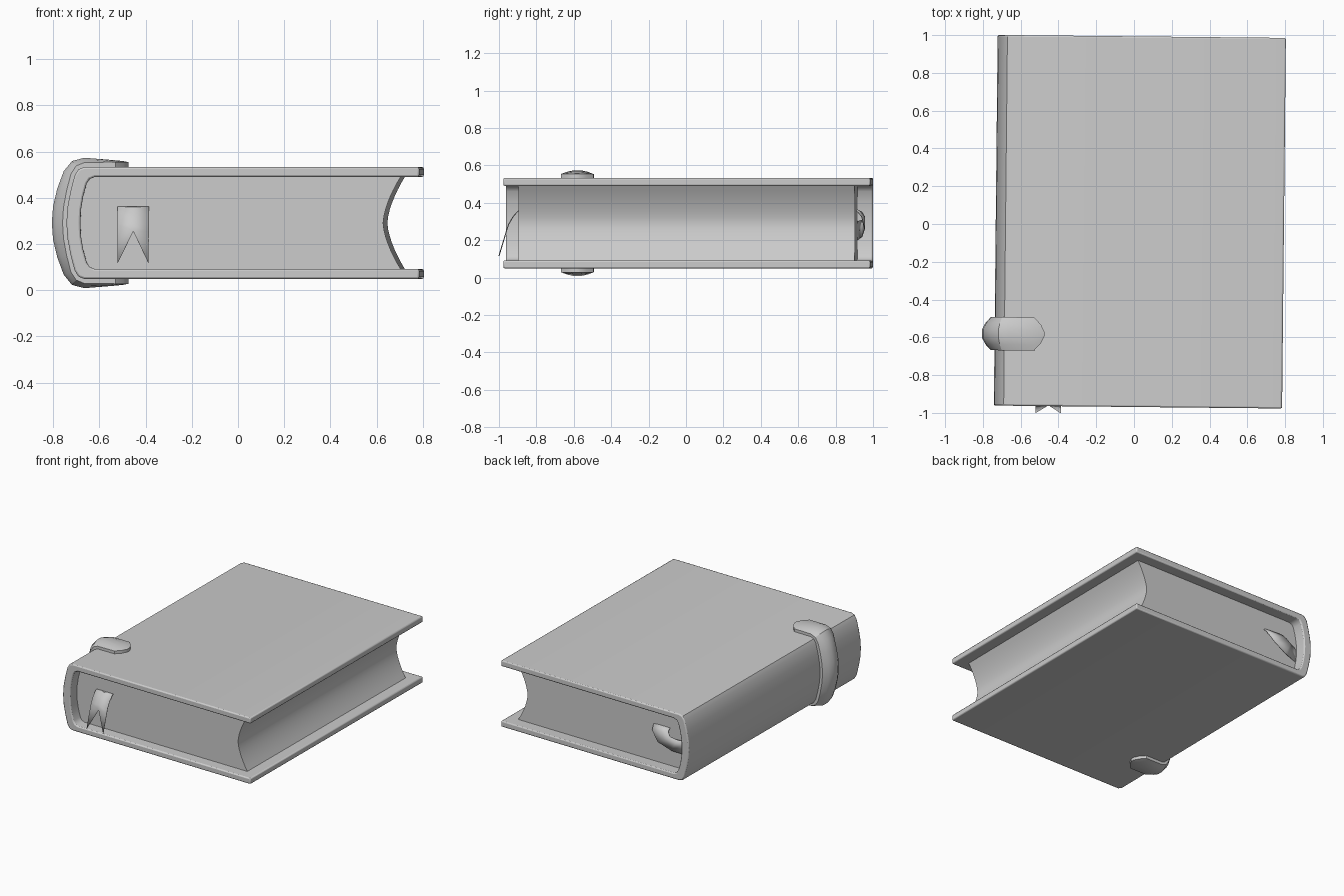
import bpy, bmesh, math
from mathutils import Matrix, Vector

if "Cube" in bpy.data.objects:
    bpy.data.objects.remove(bpy.data.objects["Cube"])

CX, CY, CZ = 0.03, 0.012, 0.291          # centre of the closed book
TURN = (Matrix.Translation((CX, CY, 0)) @ Matrix.Rotation(-0.0102, 4, 'Z')
        @ Matrix.Translation((-CX, -CY, 0)))


def add_object(name, verts, faces, bevel=0.0, thick=0.0, angle=35):
    me = bpy.data.meshes.new(name)
    me.from_pydata([TURN @ Vector(v) for v in verts], [], faces)
    bm = bmesh.new()
    bm.from_mesh(me)
    bmesh.ops.recalc_face_normals(bm, faces=bm.faces)
    bm.to_mesh(me)
    bm.free()
    ob = bpy.data.objects.new(name, me)
    bpy.context.collection.objects.link(ob)
    if thick:
        m = ob.modifiers.new("thickness", 'SOLIDIFY')
        m.thickness, m.offset = thick, 0
    if bevel:
        m = ob.modifiers.new("bevel", 'BEVEL')
        m.width, m.segments, m.angle_limit = bevel, 2, math.radians(50)
    bpy.ops.object.select_all(action='DESELECT')
    ob.select_set(True)
    bpy.context.view_layer.objects.active = ob
    bpy.ops.object.shade_smooth_by_angle(angle=math.radians(angle))
    return ob


def mirrored(half):
    """Upper half profile ending on the middle line -> whole profile."""
    return half + [(p[0], -p[1], *p[2:]) for p in reversed(half[:-1])]


def extrude(name, prof, y0, y1, bevel=0.0):
    n = len(prof)
    verts = [(x, y, CZ + z) for y in (y0, y1) for x, z in prof]
    faces = [list(range(n)), list(range(n, 2 * n))]
    faces += [(i, (i + 1) % n, (i + 1) % n + n, i + n) for i in range(n)]
    return add_object(name, verts, faces, bevel)


# Cover: C-shaped profile with a rounded spine
outer = mirrored([(0.794, 0.242), (-0.655, 0.242), (-0.68, 0.232), (-0.697, 0.205),
                  (-0.715, 0.135), (-0.728, 0.065), (-0.732, 0)])
inner_spine = mirrored([(-0.61, 0.199), (-0.632, 0.19), (-0.645, 0.17),
                        (-0.66, 0.115), (-0.67, 0.055), (-0.672, 0)])
inner = [(0.794, 0.199)] + inner_spine + [(0.794, -0.199)]
extrude("cover", outer + inner[::-1], CY - 0.981, CY + 0.981, bevel=0.008)

# Page block: hollowed fore edge
N = 14
fore = []
for i in range(N + 1):
    u = -1 + 2 * i / N
    fore.append((0.637 + 0.076 * abs(u) ** 1.6, 0.2 * u))
extrude("pages", inner_spine + fore, -0.89, 0.909)

# Spine band: domed strip wrapped round the spine (x, z, half width, dome height)
path = mirrored([(-0.468, 0.243, 0.012, 0.0), (-0.487, 0.243, 0.05, 0.004),
                 (-0.522, 0.243, 0.087, 0.008), (-0.655, 0.242, 0.088, 0.02),
                 (-0.68, 0.232, 0.088, 0.028), (-0.697, 0.205, 0.088, 0.034),
                 (-0.715, 0.135, 0.088, 0.042), (-0.728, 0.065, 0.088, 0.046),
                 (-0.732, 0, 0.088, 0.047)])
section = [(-1, 0, 0), (-1, 1, 0), (-0.65, 1, 0.6), (-0.25, 1, 1),
           (0.25, 1, 1), (0.65, 1, 0.6), (1, 1, 0), (1, 0, 0)]
verts, faces, k = [], [], len(section)
for i, (x, z, w, d) in enumerate(path):
    a, b = path[max(i - 1, 0)], path[min(i + 1, len(path) - 1)]
    t = Vector((b[0] - a[0], b[1] - a[1])).normalized()
    nx, nz = t.y, -t.x
    for s, lift, dome in section:
        h = lift * 0.022 + dome * d - 0.002
        verts.append((x + nx * h, -0.588 + s * w, CZ + z + nz * h))
    if i:
        o = (i - 1) * k
        faces += [(o + j, o + (j + 1) % k, o + k + (j + 1) % k, o + k + j) for j in range(k)]
faces += [list(range(k)), list(range(len(verts) - k, len(verts)))]
add_object("spine_band", verts, faces, angle=30)

# Bookmark tail at the front, with a swallow-tail notch
rows = [(-0.88, 0.362), (-0.9, 0.358), (-0.93, 0.325), (-0.953, 0.285), (-0.963, 0.255)]
xs = (-0.511, -0.443, -0.376)
verts = [(x, y, z) for y, z in rows for x in xs]
faces = [(r * 3 + c, r * 3 + c + 1, r * 3 + c + 4, r * 3 + c + 3)
         for r in range(len(rows) - 1) for c in (0, 1)]
n = len(verts)
verts += [(xs[0], -1.005, 0.115), (xs[2], -1.005, 0.115)]
faces += [(n - 3, n - 2, n), (n - 2, n - 1, n + 1)]
add_object("bookmark_tail", verts, faces, thick=0.004)

# Bookmark top at the back, folding over towards the spine
edge_a = [(-0.385, 0.9, 0.368), (-0.395, 0.935, 0.325), (-0.45, 0.95, 0.26),
          (-0.55, 0.935, 0.218), (-0.665, 0.908, 0.2)]
edge_b = [(-0.52, 0.9, 0.368), (-0.525, 0.935, 0.35), (-0.55, 0.95, 0.325),
          (-0.6, 0.935, 0.308), (-0.665, 0.908, 0.3)]
faces = [(i, i + 1, i + 6, i + 5) for i in range(4)]
add_object("bookmark_top", edge_a + edge_b, faces, thick=0.004)
